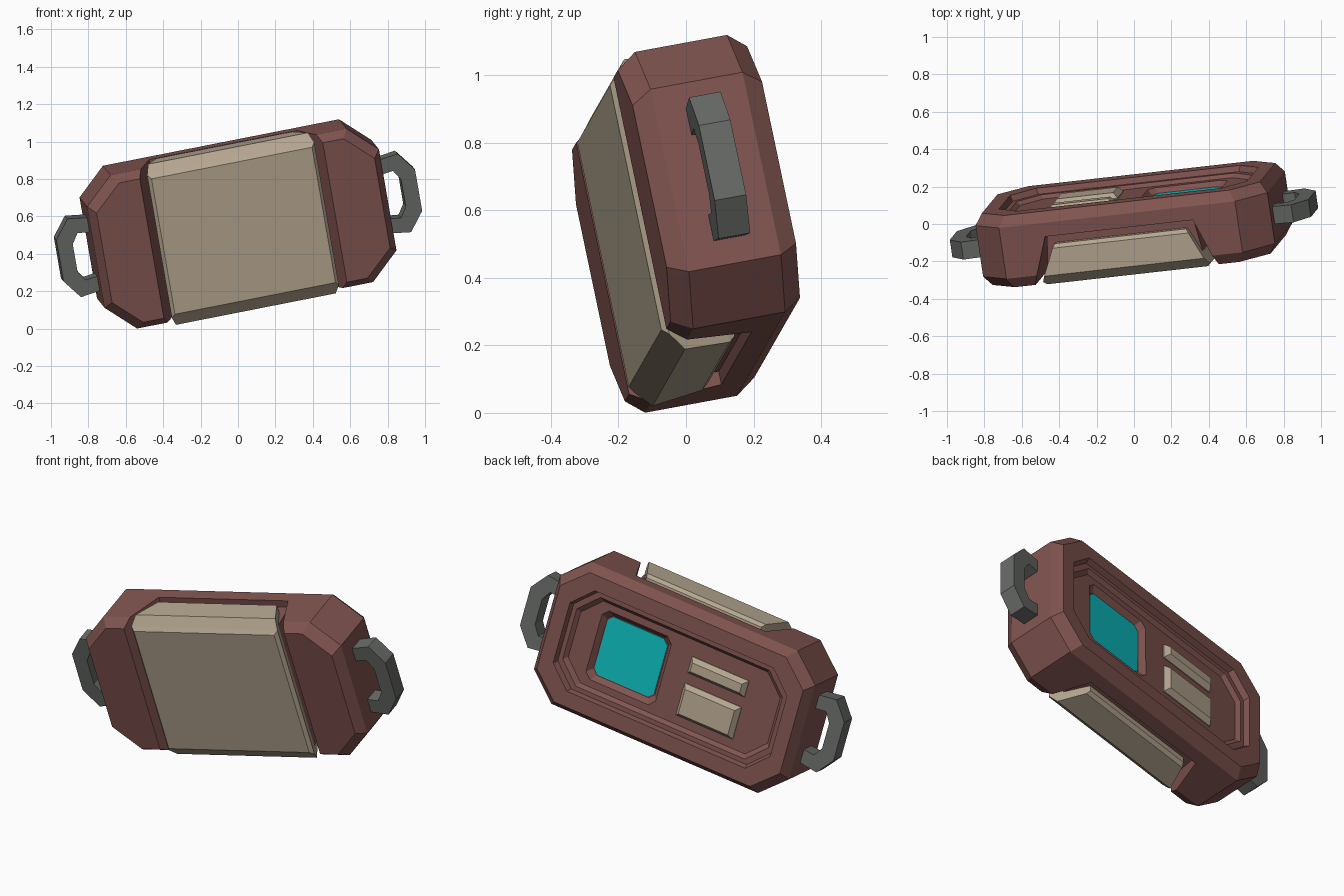
import bpy, bmesh
from mathutils import Vector, Matrix

if "Cube" in bpy.data.objects:
    bpy.data.objects.remove(bpy.data.objects["Cube"])

# Tilted local frame: x along the length, y through the depth, z up the height
U = Vector((0.975, 0.11, 0.192)).normalized()
V = Vector((-0.168, -0.203, 0.965))
V = (V - U * V.dot(U)).normalized()
W = V.cross(U)
FRAME = Matrix.Translation((0, 0, 0.56)) @ Matrix((U, W, V)).transposed().to_4x4()


def material(name, rgb):
    m = bpy.data.materials.new(name)
    m.diffuse_color = (*rgb, 1)
    m.use_nodes = True
    m.node_tree.nodes["Principled BSDF"].inputs["Base Color"].default_value = m.diffuse_color
    return m


RED = material("dull red", (0.215, 0.088, 0.079))
CREAM = material("cream", (0.46, 0.38, 0.28))
GREY = material("dark grey", (0.137, 0.145, 0.135))
TEAL = material("teal", (0.004, 0.50, 0.515))


def outline(hu, hv, cu, cv):
    """Rectangle with cut corners."""
    return [(hu, -hv + cv), (hu, hv - cv), (hu - cu, hv), (-hu + cu, hv),
            (-hu, hv - cv), (-hu, -hv + cv), (-hu + cu, -hv), (hu - cu, -hv)]


def rect(hu, hv):
    return [(hu, -hv), (hu, hv), (-hu, hv), (-hu, -hv)]


def loft(name, sections, mat, centre=(0, 0)):
    """Join outlines at successive depths and cap both ends."""
    bm = bmesh.new()
    rings = [[bm.verts.new((u + centre[0], w, v + centre[1])) for u, v in pts]
             for w, pts in sections]
    n = len(rings[0])
    for a, b in zip(rings, rings[1:]):
        for i in range(n):
            j = (i + 1) % n
            bm.faces.new((a[i], a[j], b[j], b[i]))
    bm.faces.new(rings[0])
    bm.faces.new(rings[-1])
    bmesh.ops.recalc_face_normals(bm, faces=bm.faces)
    me = bpy.data.meshes.new(name)
    bm.to_mesh(me)
    bm.free()
    me.materials.append(mat)
    ob = bpy.data.objects.new(name, me)
    bpy.context.collection.objects.link(ob)
    ob.matrix_world = FRAME
    return ob


def cut(target, cutter):
    cutter.hide_render = True
    cutter.hide_viewport = True
    mod = target.modifiers.new("cut", 'BOOLEAN')
    mod.operation = 'DIFFERENCE'
    mod.solver = 'EXACT'
    mod.object = cutter


# Body shell with bevelled rims and a stepped recess in the back
body = loft("body", [
    (-0.197, outline(0.762, 0.386, 0.147, 0.138)),
    (-0.14, outline(0.80, 0.425, 0.153, 0.145)),
    (0.14, outline(0.80, 0.425, 0.153, 0.145)),
    (0.197, outline(0.762, 0.386, 0.147, 0.138)),
    (0.197, outline(0.68, 0.30, 0.12, 0.12)),
    (0.165, outline(0.67, 0.29, 0.12, 0.12)),
    (0.165, outline(0.645, 0.265, 0.115, 0.115)),
    (0.145, outline(0.625, 0.245, 0.11, 0.11)),
], RED)

# Tapered channel around the front cover, and the screen pocket
cut(body, loft("channel_cutter", [(-0.26, rect(0.525, 0.6)), (0.065, rect(0.405, 0.6))], RED))
SCREEN = (0.285, 0.0)
cut(body, loft("screen_cutter", [
    (0.25, outline(0.218, 0.205, 0.035, 0.035)),
    (0.145, outline(0.218, 0.205, 0.035, 0.035)),
    (0.115, outline(0.192, 0.178, 0.03, 0.03))], RED, SCREEN))

# Core between the end lobes, under the cover
loft("core", [(-0.15, rect(0.43, 0.385)), (0.07, rect(0.40, 0.385))], RED)

# Front cover wrapping over the top and underside
loft("front_cover", [
    (-0.203, rect(0.44, 0.375)),
    (-0.185, rect(0.458, 0.395)),
    (-0.145, rect(0.438, 0.445)),
    (0.0, rect(0.372, 0.437)),
    (0.02, rect(0.36, 0.42)),
    (0.02, rect(0.36, 0.36))], CREAM)

# Screen
loft("screen", [(0.112, outline(0.187, 0.173, 0.03, 0.03)),
                (0.119, outline(0.187, 0.173, 0.03, 0.03))], TEAL, SCREEN)

# Raised buttons on the back
for name, v, hv in (("small_button", 0.107, 0.048), ("large_button", -0.098, 0.095)):
    loft(name, [(0.13, rect(0.178, hv)), (0.15, rect(0.178, hv)),
                (0.178, rect(0.155, hv - 0.022))], CREAM, (-0.247, v))

# Carry loops at both ends
loop = [(0.78, 0.20), (0.905, 0.217), (0.983, 0.115),
        (0.983, -0.115), (0.905, -0.217), (0.78, -0.20),
        (0.78, -0.12), (0.865, -0.13), (0.90, -0.075),
        (0.90, 0.075), (0.865, 0.13), (0.78, 0.12)]
for name, s in (("right_loop", 1), ("left_loop", -1)):
    pts = [(s * u, v) for u, v in loop]
    loft(name, [(-0.048, pts), (0.048, pts)], GREY)
